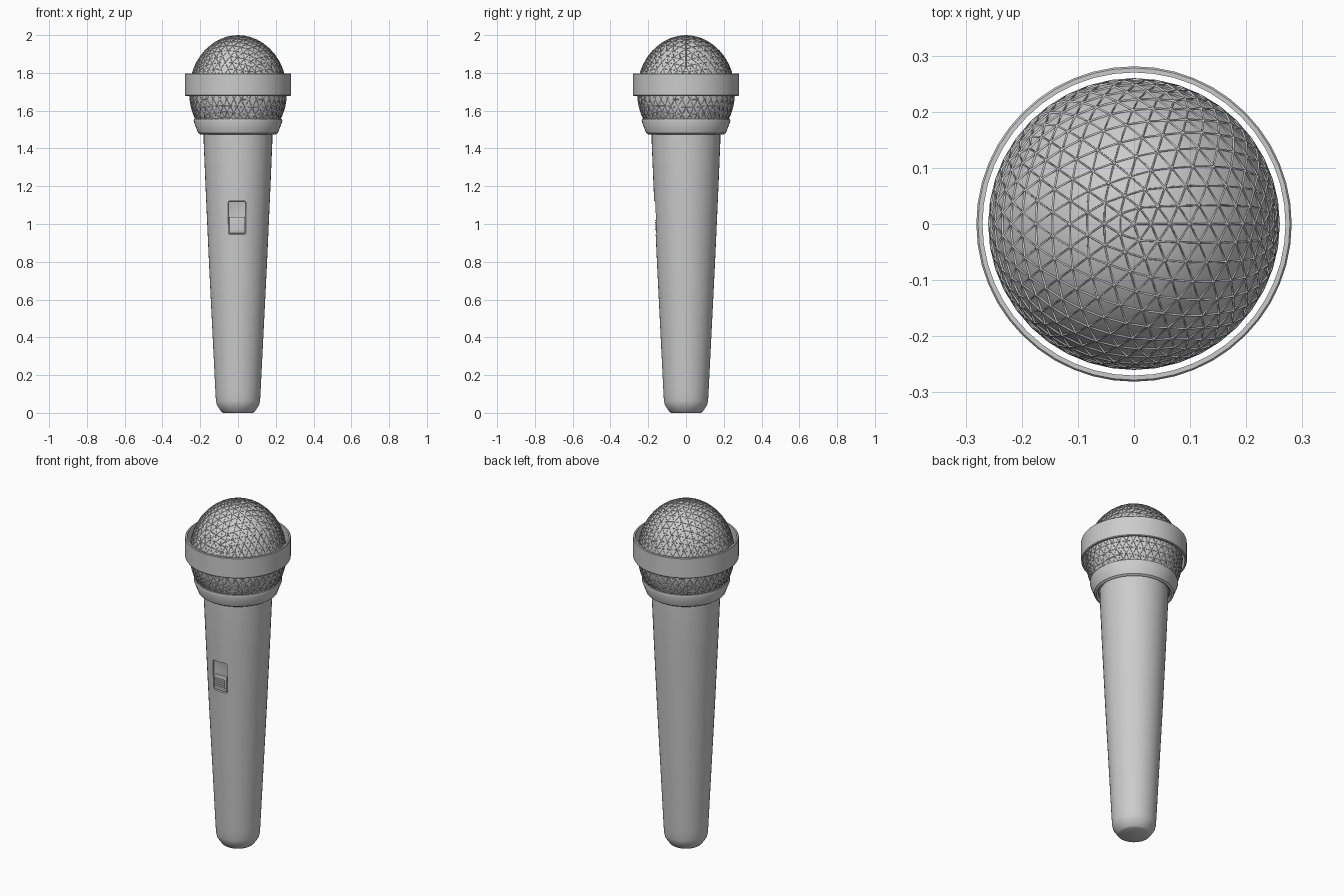
import bpy, bmesh, math
from mathutils import Matrix

if "Cube" in bpy.data.objects:
    bpy.data.objects.remove(bpy.data.objects["Cube"])


def make_object(name, bm):
    bmesh.ops.recalc_face_normals(bm, faces=bm.faces[:])
    mesh = bpy.data.meshes.new(name)
    bm.to_mesh(mesh)
    bm.free()
    obj = bpy.data.objects.new(name, mesh)
    bpy.context.collection.objects.link(obj)
    return obj


def smooth(obj, angle=35):
    bpy.ops.object.select_all(action='DESELECT')
    obj.select_set(True)
    bpy.context.view_layer.objects.active = obj
    bpy.ops.object.shade_smooth_by_angle(angle=math.radians(angle))


def lathe(name, profile, closed=False, steps=48):
    """Revolve (radius, z) points; cap the ends or close the profile into a ring."""
    bm = bmesh.new()
    rings = [[bm.verts.new((r * math.cos(math.tau * i / steps), r * math.sin(math.tau * i / steps), z))
              for i in range(steps)] for r, z in profile]
    pairs = list(zip(rings, rings[1:]))
    if closed:
        pairs.append((rings[-1], rings[0]))
    else:
        bm.faces.new(rings[0])
        bm.faces.new(rings[-1])
    for a, b in pairs:
        for i in range(steps):
            j = (i + 1) % steps
            bm.faces.new((a[i], a[j], b[j], b[i]))
    return make_object(name, bm)


def box(name, x, y, z, bevel=0.0):
    """Box from (min, max) pairs, optionally bevelled."""
    bm = bmesh.new()
    size = [b - a for a, b in (x, y, z)]
    mid = [(a + b) / 2 for a, b in (x, y, z)]
    bmesh.ops.create_cube(bm, size=1, matrix=Matrix.Translation(mid) @ Matrix.Diagonal((*size, 1)))
    if bevel:
        bmesh.ops.bevel(bm, geom=bm.edges[:], offset=bevel, segments=2, profile=0.5, affect='EDGES')
    return make_object(name, bm)


# Tapered handle with rounded foot
handle = lathe("handle", [(0.078, 0), (0.088, 0.006), (0.112, 0.042), (0.117, 0.065), (0.120, 0.12),
                          (0.154, 0.80), (0.172, 1.20), (0.182, 1.44), (0.182, 1.49)])

# Switch recess cut into the front of the handle
cutter = box("switch_cutter", (-0.052, 0.042), (-0.25, -0.147), (0.945, 1.122), 0.008)
cutter.hide_render = True
cutter.hide_set(True)
cut = handle.modifiers.new("switch_recess", 'BOOLEAN')
cut.object = cutter
cut.operation = 'DIFFERENCE'
cut.solver = 'EXACT'
bpy.context.view_layer.objects.active = handle
bpy.ops.object.modifier_apply(modifier=cut.name)
smooth(handle)

# Sliding switch with grip ridges
smooth(box("switch_slider", (-0.047, 0.037), (-0.159, -0.14), (0.95, 1.038), 0.004))
for i in range(5):
    z = 0.972 + i * 0.0115
    box(f"switch_ridge_{i + 1}", (-0.038, 0.028), (-0.164, -0.155), (z - 0.003, z + 0.003))

# Collar under the grille
smooth(lathe("collar", [(0.200, 1.475), (0.212, 1.483), (0.235, 1.545), (0.232, 1.557),
                        (0.222, 1.557), (0.190, 1.485)], closed=True))

# Grille: woven wire over an inner shell
bm = bmesh.new()
bmesh.ops.create_icosphere(bm, subdivisions=4, radius=1,
                           matrix=Matrix.Translation((0, 0, 1.70)) @ Matrix.Diagonal((0.257, 0.257, 0.297, 1)))
grille = make_object("grille", bm)
smooth(grille)
wire = grille.modifiers.new("wire_mesh", 'WIREFRAME')
wire.thickness = 0.006
wire.offset = 0
wire.use_replace = False
wire.use_even_offset = False

# Band standing just clear of the grille
smooth(lathe("grille_band", [(0.281, 1.682), (0.281, 1.794), (0.278, 1.798), (0.270, 1.798),
                             (0.270, 1.678), (0.278, 1.678)], closed=True))
